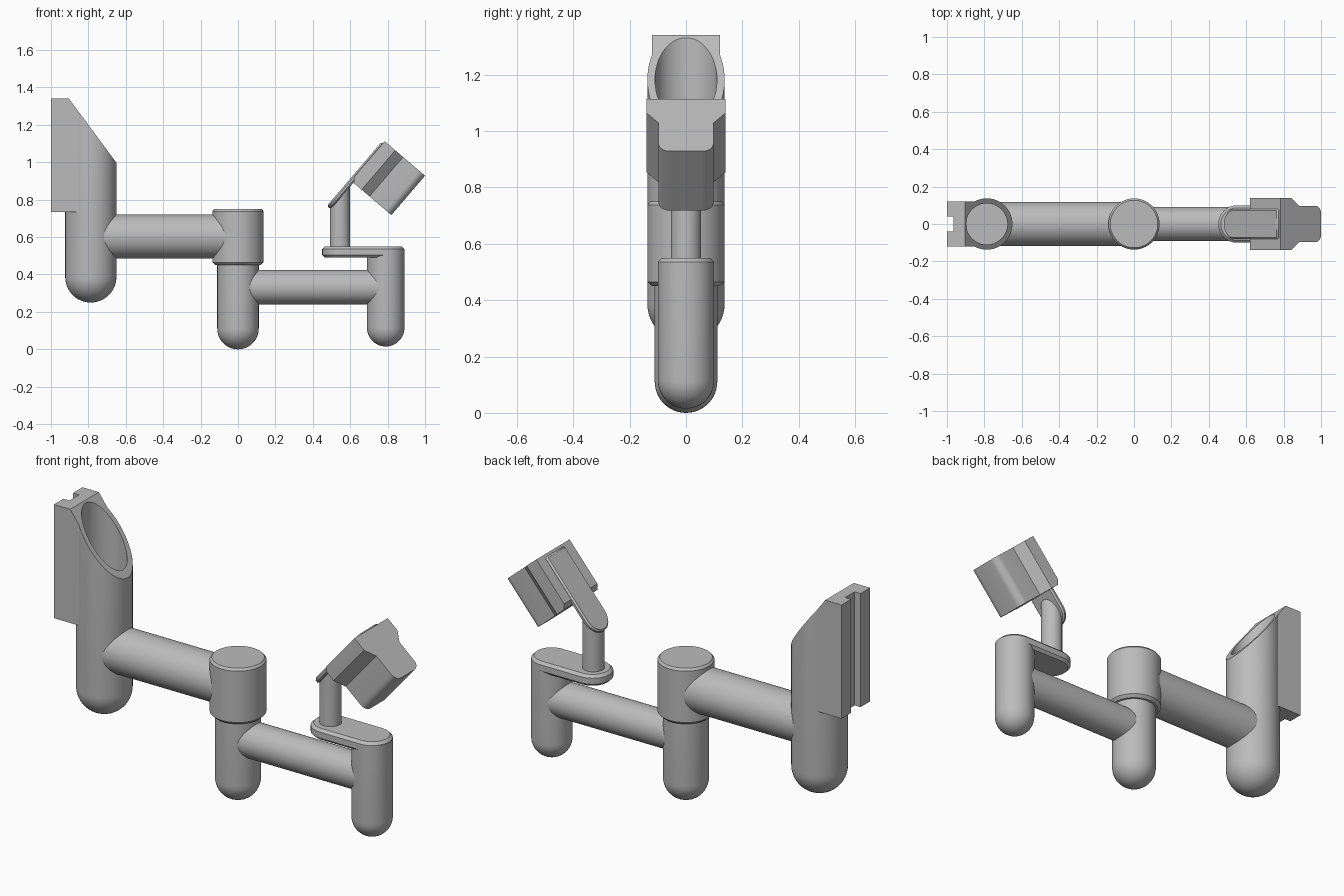
import bpy, bmesh, math
from mathutils import Matrix, Vector

old = bpy.data.objects.get("Cube")
if old:
    bpy.data.objects.remove(old, do_unlink=True)

gray = bpy.data.materials.new("plain gray")
gray.use_nodes = True
COLOR = (0.5, 0.5, 0.5, 1)
gray.diffuse_color = COLOR
gray.node_tree.nodes["Principled BSDF"].inputs["Base Color"].default_value = COLOR


def cut(bm, point, normal):
    """Remove everything on the normal's side of a plane and cap the section."""
    res = bmesh.ops.bisect_plane(bm, geom=bm.verts[:] + bm.edges[:] + bm.faces[:], dist=1e-5,
                                 plane_co=point, plane_no=normal, clear_outer=True)
    edges = [e for e in res["geom_cut"] if isinstance(e, bmesh.types.BMEdge)]
    bmesh.ops.triangle_fill(bm, use_beauty=True, edges=edges, normal=normal)


def finish(name, bm, matrix=Matrix(), cuts=(), bevel=0):
    bm.transform(matrix)
    for point, normal in cuts:
        cut(bm, Vector(point), Vector(normal).normalized())
    bmesh.ops.recalc_face_normals(bm, faces=bm.faces)
    mesh = bpy.data.meshes.new(name)
    bm.to_mesh(mesh)
    bm.free()
    obj = bpy.data.objects.new(name, mesh)
    bpy.context.collection.objects.link(obj)
    mesh.materials.append(gray)
    bpy.ops.object.select_all(action="DESELECT")
    obj.select_set(True)
    bpy.context.view_layer.objects.active = obj
    bpy.ops.object.shade_smooth_by_angle(angle=math.radians(30))
    if bevel:
        mod = obj.modifiers.new("edge chamfer", "BEVEL")
        mod.width, mod.segments = bevel, 1
        mod.limit_method, mod.angle_limit = "ANGLE", math.radians(50)
    return obj


def lathe(name, profile, matrix=Matrix(), cuts=()):
    """Turn a (radius, height) profile around the z axis."""
    bm = bmesh.new()
    verts = [bm.verts.new((r, 0, z)) for r, z in profile]
    edges = [bm.edges.new(pair) for pair in zip(verts, verts[1:])]
    bmesh.ops.spin(bm, geom=verts + edges, cent=(0, 0, 0), axis=(0, 0, 1),
                   angle=math.tau, steps=64, use_merge=True)
    bmesh.ops.remove_doubles(bm, verts=bm.verts, dist=1e-5)
    return finish(name, bm, matrix, cuts)


def prism(name, outline, low, high, matrix=Matrix(), cuts=(), bevel=0):
    """Extrude a flat outline along z."""
    bm = bmesh.new()
    face = bm.faces.new([bm.verts.new((x, y, low)) for x, y in outline])
    new = bmesh.ops.extrude_face_region(bm, geom=[face])["geom"]
    bmesh.ops.translate(bm, vec=(0, 0, high - low),
                        verts=[v for v in new if isinstance(v, bmesh.types.BMVert)])
    return finish(name, bm, matrix, cuts, bevel)


def arc(cx, cy, r, start, end, steps=16):
    angles = [math.radians(start + (end - start) * i / steps) for i in range(steps + 1)]
    return [(cx + r * math.cos(a), cy + r * math.sin(a)) for a in angles]


def round_end(r, bottom):
    """Half-circle profile for a domed lower end."""
    return [(0, bottom)] + arc(0, bottom + r, r, -90, 0, 12)[1:]


def at(x, z):
    return Matrix.Translation((x, 0, z))


def tilt(degrees):
    return Matrix.Rotation(math.radians(degrees), 4, "Y")


# Hollow holder tube with slanted mouth
HOLDER = -0.787
slant = ((-0.904, 0, 1.34), (0.34, 0, 0.252))
lathe("holder_tube",
      round_end(0.137, 0.25) + [(0.137, 1.34), (0.11, 1.34), (0.11, 0.74), (0, 0.74)],
      at(HOLDER, 0), [slant])

# Slotted mounting bracket hugging the tube
half_angle = math.degrees(math.asin(0.12 / 0.128))
bracket = ([(-1, -0.12)] + arc(HOLDER, 0, 0.128, 180 + half_angle, 180 - half_angle)
           + [(-1, 0.12), (-1, 0.04), (-0.965, 0.04), (-0.965, -0.04), (-1, -0.04)])
prism("mounting_bracket", bracket, 0.735, 1.34, cuts=[slant])

# Horizontal arms
for name, r, x0, x1, z in (("upper_arm", 0.118, -0.74, -0.03, 0.603),
                           ("lower_arm", 0.092, 0.03, 0.76, 0.332)):
    lathe(name, [(0, 0), (r, 0), (r, x1 - x0), (0, x1 - x0)], at(x0, z) @ tilt(90))

# Centre joint
lathe("joint_cap", [(0, 0.45), (0.122, 0.45), (0.137, 0.465), (0.137, 0.738),
                    (0.127, 0.75), (0, 0.75)])
lathe("joint_column", round_end(0.111, 0) + [(0.111, 0.47), (0, 0.47)])

# End column with its swivel plate
lathe("end_column", round_end(0.1, 0.015) + [(0.1, 0.53), (0, 0.53)], at(0.79, 0))
prism("swivel_plate", arc(0.79, 0, 0.1, -90, 90) + arc(0.55, 0, 0.1, 90, 270),
      0.49, 0.55, bevel=0.014)

# Post trimmed under the tilted plate
TILT = 40.5
plate_at = at(0.476, 0.767) @ tilt(TILT - 90)
normal = plate_at.to_3x3() @ Vector((0, 0, 1))
lathe("neck_post", [(0, 0.53), (0.054, 0.53), (0.054, 1.1), (0, 1.1)], at(0.545, 0),
      [(plate_at @ Vector((0, 0, -0.012)), normal)])
prism("tilted_plate", arc(0.08, 0, 0.08, 90, 270) + [(0.449, -0.08), (0.449, 0.08)],
      -0.027, 0, plate_at, bevel=0.008)

# Head: stepped block with rounded front corners
side = [(0, 0.14), (0.075, 0.14), (0.13, 0.097)] + arc(0.244, 0.057, 0.04, 90, 0, 8)
head = side + [(x, -y) for x, y in reversed(side)]
prism("head", head, 0, 0.277, at(0.604, 0.902) @ tilt(TILT),
      [((0.62, 0, 0), (-1, 0, 0))])
